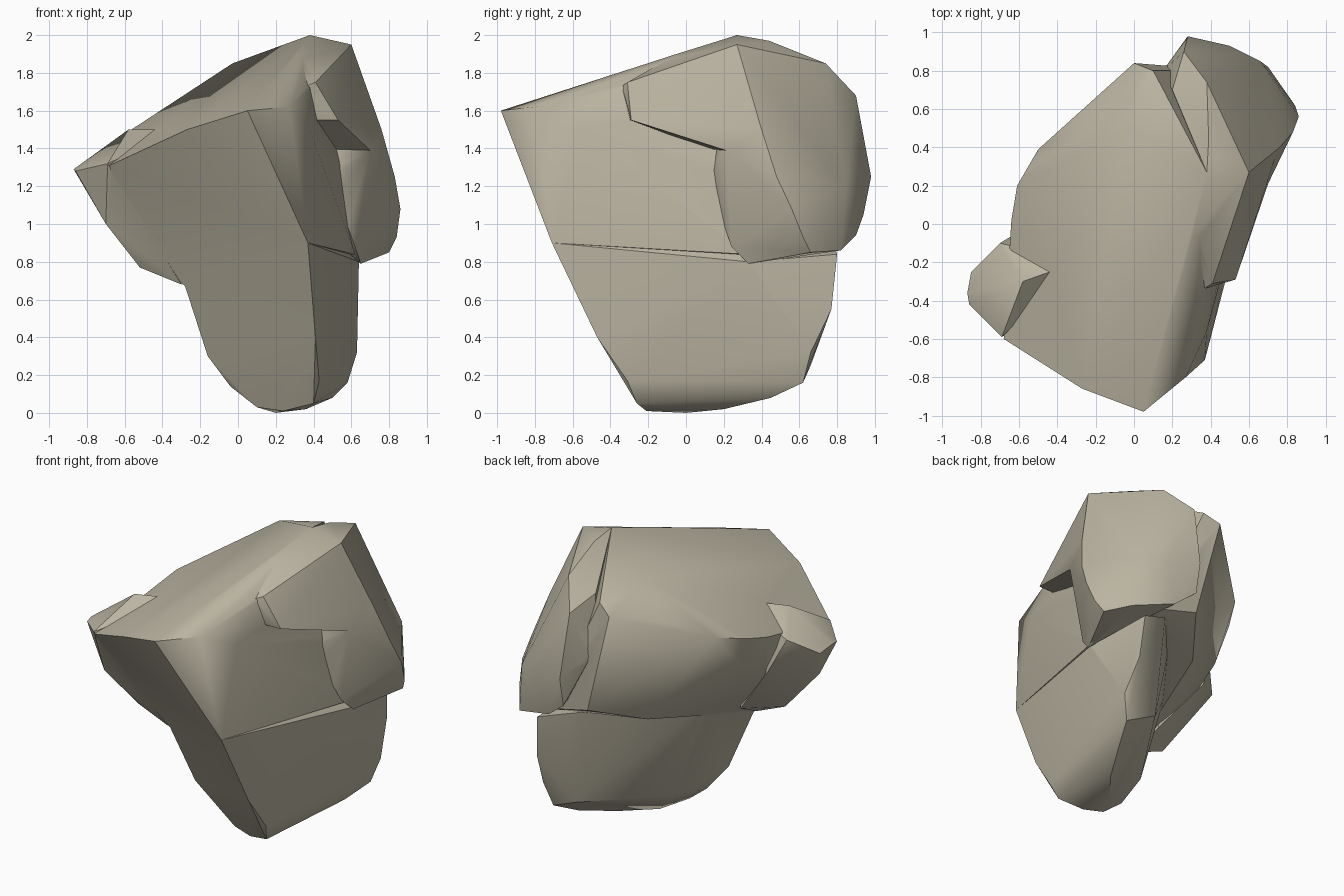
import bpy
import bmesh

default_cube = bpy.data.objects.get("Cube")
if default_cube:
    bpy.data.objects.remove(default_cube, do_unlink=True)

# Single stone colour
STONE_COLOUR = (0.49, 0.455, 0.355, 1.0)
stone = bpy.data.materials.new("warm_grey_stone")
stone.use_nodes = True
stone.diffuse_color = STONE_COLOUR
shader = next(n for n in stone.node_tree.nodes if n.type == 'BSDF_PRINCIPLED')
shader.inputs["Base Color"].default_value = STONE_COLOUR
shader.inputs["Roughness"].default_value = 0.9


def chiselled_block(name, corners):
    """Make a convex chunk of stone from its corner points."""
    bm = bmesh.new()
    for corner in corners:
        bm.verts.new(corner)
    bmesh.ops.convex_hull(bm, input=list(bm.verts))
    loose = [v for v in bm.verts if not v.link_faces]
    bmesh.ops.delete(bm, geom=loose, context='VERTS')
    bmesh.ops.recalc_face_normals(bm, faces=list(bm.faces))
    mesh = bpy.data.meshes.new(name)
    bm.to_mesh(mesh)
    bm.free()
    mesh.materials.append(stone)
    block = bpy.data.objects.new(name, mesh)
    bpy.context.collection.objects.link(block)
    return block


def make_active(obj):
    bpy.ops.object.select_all(action='DESELECT')
    obj.select_set(True)
    bpy.context.view_layer.objects.active = obj


def fuse(target, piece):
    """Merge a chunk into the target and discard the loose copy."""
    make_active(target)
    union = target.modifiers.new("fuse_" + piece.name, 'BOOLEAN')
    union.operation = 'UNION'
    union.solver = 'EXACT'
    union.object = piece
    bpy.ops.object.modifier_apply(modifier=union.name)
    bpy.data.objects.remove(piece, do_unlink=True)


# Broad leaning upper mass: top rim, front face, flank, undercut back
boulder = chiselled_block("boulder", [
    (-.68, -.6, 1.31), (-.27, -.86, 1.5), (.05, -.98, 1.6), (.27, -.8, 1.62),
    (.26, -.38, 1.76), (.38, -.34, 1.72), (.31, -.05, 1.9), (.38, .27, 2),
    (-.03, .5, 1.85), (.1, .8, 1.76), (0, .84, 1.7), (-.25, .6, 1.64),
    (-.5, .39, 1.52), (-.61, .2, 1.47), (-.64, .02, 1.42),
    (.38, -.56, 1.5), (.37, -.71, .9), (-.6, -.38, .95), (-.28, -.34, .67),
    (.55, .2, 1.3), (.62, .33, .84), (.5, .8, .92), (.18, .82, 1),
    (-.06, .5, .88), (-.55, .13, 1.2),
])

# Tapering foot under the main mass, with a chamfered lower ledge
foot = chiselled_block("foot", [
    (.37, -.71, .9), (.41, -.47, .4), (.43, -.31, .17), (.4, -.26, .05),
    (.24, -.21, .01), (.1, -.18, .03), (-.04, -.17, .14), (-.16, -.24, .3),
    (-.28, -.34, .67), (-.2, .05, .85), (.1, .45, .9), (.03, .1, .17),
    (.2, 0, 0), (.36, .2, .02), (.5, .45, .08), (.58, .62, .16),
    (.63, .66, .32), (.6, .77, .55), (.64, .33, .8), (.58, .8, .84),
    (.4, .78, .9), (.38, .66, .25), (.4, 0, 1),
])

# Blunt nose at the low corner of the top
nose = chiselled_block("nose", [
    (-.87, -.36, 1.29), (-.86, -.42, 1.28), (-.85, -.25, 1.26),
    (-.69, -.59, 1.32), (-.7, -.1, 1.37), (-.58, -.3, 1.5), (-.3, -.2, 1.5),
    (-.7, -.46, 1), (-.52, -.34, .77), (-.3, -.34, .68), (-.32, -.14, .78),
    (-.6, -.04, 1.15),
])

# Overhanging brow along the upper flank
brow = chiselled_block("brow", [
    (.41, -.31, 1.75), (.36, -.34, 1.73), (.53, -.29, 1.55), (.3, -.3, 1.55),
    (.6, .27, 1.95), (.38, .27, 2), (.31, -.05, 1.9), (.7, .21, 1.39),
    (.74, .35, 1.5), (.4, .1, 1.4), (.3, .4, 1.5), (.5, .0, 1.45),
])

# Heavy rear shoulder that ends in an undercut shelf
shoulder = chiselled_block("shoulder", [
    (.6, .27, 1.95), (.38, .27, 2), (.39, .44, 1.97), (.38, .74, 1.85),
    (.26, .9, 1.68), (.28, .98, 1.25), (.5, .93, 1.2), (.66, .85, 1.2),
    (.76, .4, 1.5), (.83, .48, 1.25), (.86, .56, 1.08), (.84, .62, .93),
    (.8, .66, .85), (.7, .82, .86), (.42, .9, .94), (.28, .94, 1.05),
    (.75, .46, .86), (.62, .24, .88), (.65, .33, .79), (.7, .21, 1.39),
    (.52, .14, 1.27), (.52, .15, 1.15), (.15, .8, 1.4), (.2, .7, 1.76),
])

for piece in (foot, nose, brow, shoulder):
    fuse(boulder, piece)

# Clean seams, then wear the edges softly
bm = bmesh.new()
bm.from_mesh(boulder.data)
bmesh.ops.remove_doubles(bm, verts=list(bm.verts), dist=0.008)
bmesh.ops.recalc_face_normals(bm, faces=list(bm.faces))
bm.to_mesh(boulder.data)
bm.free()

make_active(boulder)
bpy.ops.object.shade_smooth_by_angle(angle=0.6)
